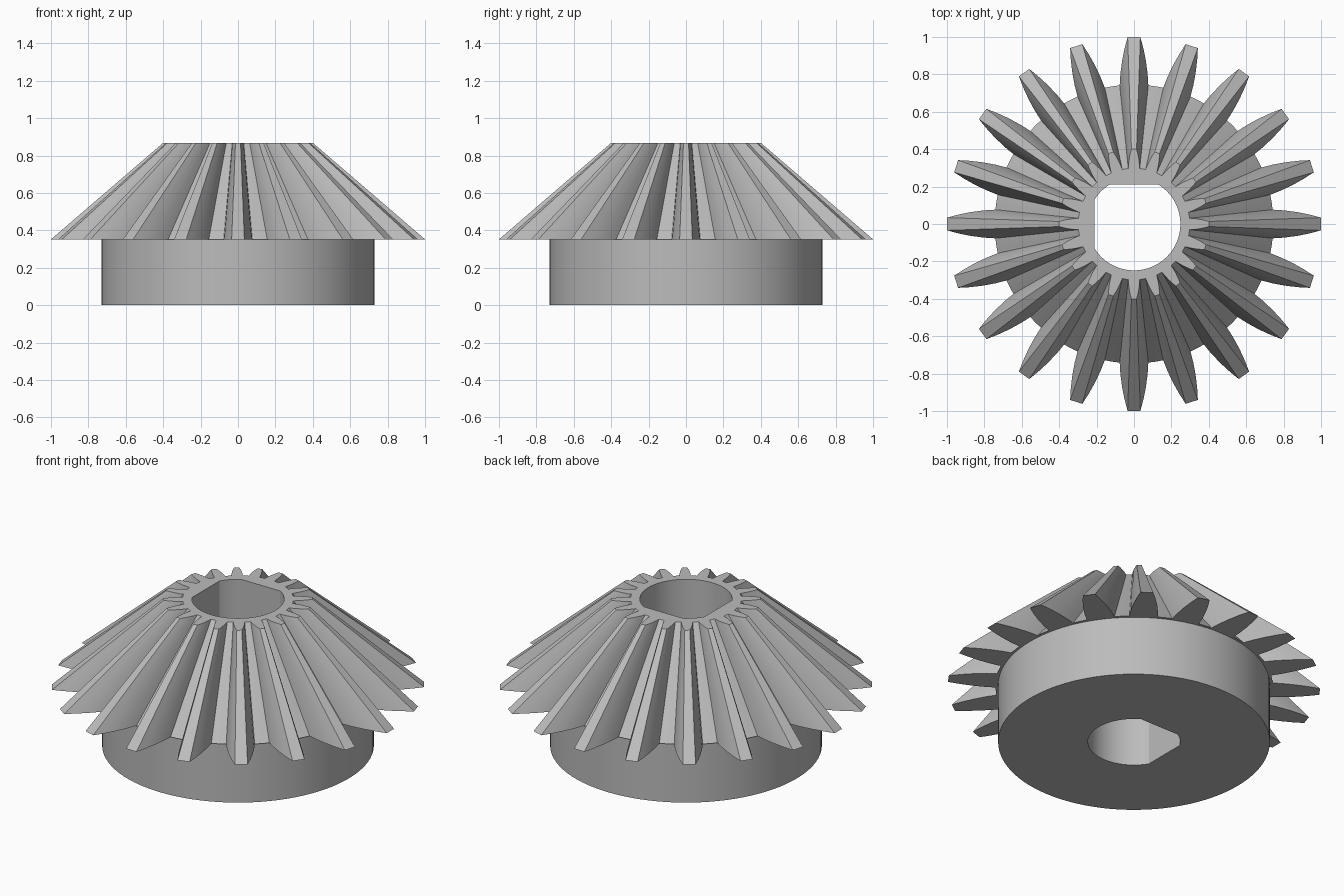
import bpy, bmesh
from math import sin, cos, pi, atan2, acos

if "Cube" in bpy.data.objects:
    bpy.data.objects.remove(bpy.data.objects["Cube"], do_unlink=True)

TEETH = 20
HUB_R, BORE_R, BORE_FLAT = 0.73, 0.248, 0.212
BASE_Z, TOP_Z, TOP_SCALE = 0.352, 0.868, 0.4
ROOT_R = 0.745

# One steel grey for the whole gear
steel = bpy.data.materials.new("steel_grey")
steel.use_nodes = True
colour = (0.5, 0.5, 0.5, 1)
steel.diffuse_color = colour
steel.node_tree.nodes["Principled BSDF"].inputs["Base Color"].default_value = colour


def polar(r, a):
    return r * cos(a), r * sin(a)


def loft(name, outline, z0, z1, top_scale=1.0):
    """Closed solid between an outline and its scaled copy above."""
    bm = bmesh.new()
    low = [bm.verts.new((x, y, z0)) for x, y in outline]
    high = [bm.verts.new((x * top_scale, y * top_scale, z1)) for x, y in outline]
    n = len(outline)
    for i in range(n):
        j = (i + 1) % n
        bm.faces.new((low[i], low[j], high[j], high[i]))
    bm.faces.new(low[::-1])
    bm.faces.new(high)
    mesh = bpy.data.meshes.new(name)
    bm.to_mesh(mesh)
    bm.free()
    mesh.materials.append(steel)
    obj = bpy.data.objects.new(name, mesh)
    bpy.context.collection.objects.link(obj)
    return obj


# Tooth flank: radius and half width, from root to tip
flank = [(ROOT_R, 0.077), (0.80, 0.073), (0.87, 0.064), (0.94, 0.050), (1.0, 0.034)]
right_side = [(r, atan2(w, r)) for r, w in flank]
tooth = [(r, -a) for r, a in right_side] + [(r, a) for r, a in reversed(right_side)]
gear_outline = []
pitch = 2 * pi / TEETH
for k in range(TEETH):
    gear_outline += [polar(r / cos(a) if r > ROOT_R else r, k * pitch + a) for r, a in tooth]
    # Points along the root arc to the next tooth
    start = right_side[0][1]
    gap = pitch - 2 * start
    gear_outline += [polar(ROOT_R, k * pitch + start + gap * t / 3) for t in (1, 2)]

# Bore: round with two adjacent flats, at the back and on the -x side
half = acos(BORE_FLAT / BORE_R)
bore_outline = []


def arc(a0, a1, steps):
    for i in range(steps + 1):
        bore_outline.append(polar(BORE_R, a0 + (a1 - a0) * i / steps))


arc(pi / 2 + half, pi - half, 6)
arc(pi + half, 2.5 * pi - half, 48)

hub = loft("hub", [polar(HUB_R, 2 * pi * i / 96) for i in range(96)], 0, BASE_Z)
toothed_cone = loft("toothed_cone", gear_outline, BASE_Z, TOP_Z, TOP_SCALE)
bore_cutter = loft("bore_cutter", bore_outline, -0.2, 1.2)
bore_cutter.hide_render = True

# Cut the bore through both parts, then shade
for obj in (hub, toothed_cone):
    bpy.ops.object.select_all(action="DESELECT")
    obj.select_set(True)
    bpy.context.view_layer.objects.active = obj
    cut = obj.modifiers.new("bore", "BOOLEAN")
    cut.operation = "DIFFERENCE"
    cut.solver = "EXACT"
    cut.object = bore_cutter
    bpy.ops.object.modifier_apply(modifier=cut.name)
    bpy.ops.object.shade_smooth_by_angle(angle=pi / 9)

bpy.data.objects.remove(bore_cutter, do_unlink=True)
